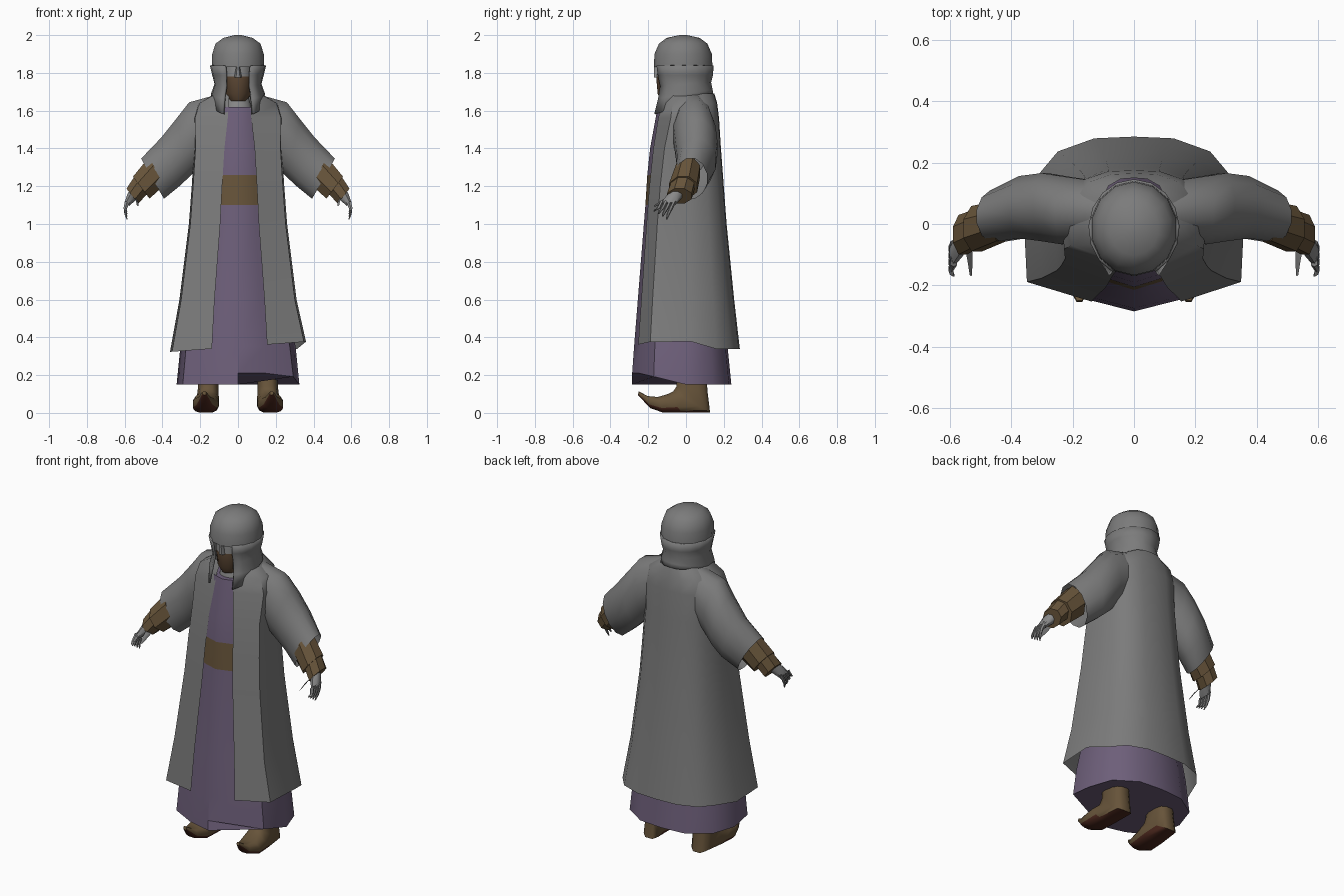
import bpy, bmesh, math
from mathutils import Vector

if "Cube" in bpy.data.objects:
    bpy.data.objects.remove(bpy.data.objects["Cube"])


def mat(name, r, g, b):
    m = bpy.data.materials.new(name)
    m.diffuse_color = (r, g, b, 1)
    m.use_nodes = True
    m.node_tree.nodes["Principled BSDF"].inputs["Base Color"].default_value = m.diffuse_color
    return m


GREY = mat("grey cloth", 0.2, 0.2, 0.2)
SKIN = mat("pale grey skin", 0.25, 0.25, 0.25)
PURPLE = mat("purple cloth", 0.155, 0.115, 0.195)
BROWN = mat("brown leather", 0.135, 0.088, 0.042)
BEARD = mat("dark brown hair", 0.11, 0.065, 0.035)
SOLE = mat("dark red sole", 0.07, 0.02, 0.012)


def loft(name, rows, mats, closed=True, caps=(True, True), rule=None, angle=45):
    """Skin a list of equal-length point rows into one mesh object."""
    bm = bmesh.new()
    vr = [[bm.verts.new(p) for p in row] for row in rows]
    n = len(rows[0])
    for a, b in zip(vr, vr[1:]):
        for i in range(n if closed else n - 1):
            j = (i + 1) % n
            bm.faces.new((a[i], a[j], b[j], b[i]))
    if caps[0]:
        bm.faces.new(vr[0][::-1])
    if caps[1]:
        bm.faces.new(vr[-1])
    bmesh.ops.remove_doubles(bm, verts=bm.verts, dist=1e-4)
    bmesh.ops.recalc_face_normals(bm, faces=bm.faces)
    if rule:
        bm.normal_update()
        for f in bm.faces:
            f.material_index = rule(f.calc_center_median(), f.normal)
    me = bpy.data.meshes.new(name)
    bm.to_mesh(me)
    bm.free()
    for m in mats:
        me.materials.append(m)
    me.shade_smooth()
    me.set_sharp_from_angle(angle=math.radians(angle))
    ob = bpy.data.objects.new(name, me)
    bpy.context.collection.objects.link(ob)
    return ob


def ring(a, b, side, n=10, power=1.0, s=1):
    """Loop through opposite points a and b, bulging by the side vector."""
    a, b, side = Vector(a), Vector(b), Vector(side)
    pts = []
    for i in range(n):
        t = 2 * math.pi * (i + 0.5) / n
        c, d = (math.copysign(abs(v) ** power, v) for v in (math.cos(t), math.sin(t)))
        p = (a + b) / 2 + (a - b) / 2 * c + side * d
        pts.append((p.x * s, p.y, p.z))
    return pts


def oval(zf, zb, rx, ry, cy, gap=0, n=14):
    """Oval row starting at the front; gap is half the front opening in degrees."""
    g = math.radians(gap)
    pts = []
    for i in range(n + 1 if gap else n):
        t = -math.pi / 2 + g + (2 * math.pi - 2 * g) * i / n
        k = (1 + math.sin(t)) / 2
        pts.append((rx * math.cos(t), cy + ry * math.sin(t), zf + (zb - zf) * k))
    return pts


# Inner robe with overlapping front hem and belt band
robe_rows = []
for z, w, f, b in [(.15, .325, -.285, .24), (.35, .305, -.275, .22), (.6, .25, -.255, .2),
                   (1.1, .2, -.215, .17), (1.26, .19, -.205, .16), (1.4, .18, -.19, .15),
                   (1.62, .14, -.15, .12)]:
    half = [(0, f), (.45 * w, .87 * f), (.9 * w, .6 * f), (w, 0), (.85 * w, .6 * b),
            (.45 * w, .95 * b), (0, b)]
    lift = .06 if z < .2 else 0
    right = [(x, y, z + (lift if i < 2 else lift * .7 if i == 2 else 0))
             for i, (x, y) in enumerate(half)]
    left = [(-x, y, z) for x, y in half[-2::-1]]
    robe_rows.append(right + left)
loft("inner_robe", robe_rows, [PURPLE, BROWN], closed=False,
     rule=lambda c, n: 1 if 1.1 < c.z < 1.26 else 0)

# Long coat, open at the front
coat_rows = []
for z, w, f, b, o, k in [(.35, .36, -.278, .285, .146, .68), (.6, .31, -.26, .255, .132, .68),
                         (1.0, .26, -.23, .215, .102, .66), (1.2, .245, -.213, .2, .092, .64),
                         (1.4, .232, -.19, .185, .08, .6), (1.56, .235, -.162, .175, .062, .5),
                         (1.64, .21, -.14, .165, .058, .5), (1.69, .12, -.11, .15, .055, .6)]:
    half = [(o, .91 * f), (w * .97, k * f), (w, .1 * b), (.87 * w, .56 * b),
            (.69 * w, .83 * b), (.36 * w, .98 * b), (0, b)]
    pts = [(x + (.008 if i == 0 else 0), y) for i, (x, y) in enumerate(half)]
    pts += [(-x + (.008 if i == 5 else 0), y) for i, (x, y) in enumerate(half[-2::-1])]
    hem = .075 if z < .4 else 0
    coat_rows.append([(x, y, z + (hem * x if y < .1 else -hem * .15)) for x, y in pts])
loft("coat", coat_rows, [GREY], closed=False, caps=(False, False), angle=60)

# Head: face with beard below the eyes, nose, neck
loft("head", [oval(z, z, rx, ry, -.06) for z, rx, ry in
              [(1.65, .045, .07), (1.69, .072, .09), (1.78, .082, .098), (1.86, .08, .09)]],
     [SKIN, BEARD], rule=lambda c, n: 1 if c.z < 1.78 else 0)
loft("nose", [ring((0, -.172, z), (0, -.13, z), (w, 0, 0), 6)
              for z, w in [(1.775, .02), (1.79, .018), (1.83, .01)]], [SKIN])
loft("neck", [oval(z, z, r, r * .9, -.055) for z, r in [(1.55, .085), (1.63, .07), (1.68, .055)]],
     [SKIN])

# Head scarf: rounded cap and hanging drape
loft("scarf_cap", [oval(zf, zb, rx, ry, -.015) for zf, zb, rx, ry in
                   [(1.83, 1.83, .143, .155), (1.9, 1.9, .14, .152), (1.955, 1.955, .122, .128),
                    (1.985, 1.985, .08, .088), (2.0, 2.0, .02, .02)]],
     [GREY], caps=(False, True))
drape = [oval(*r) for r in [(1.84, 1.84, .143, .155, -.015, 28), (1.79, 1.79, .131, .15, -.013, 28),
                            (1.73, 1.75, .119, .14, -.013, 31), (1.66, 1.71, .138, .15, -.015, 31),
                            (1.57, 1.68, .125, .17, -.03, 38)]]
scarf = loft("scarf_drape", drape, [GREY], closed=False, caps=(False, False), angle=60)
sol = scarf.modifiers.new("thickness", 'SOLIDIFY')
sol.thickness = .012
sol.offset = 0

for s, tag in ((1, "right"), (-1, "left")):
    # Sleeve: upper point, lower point (x, z), centre y, half depth
    def arm(data, n=10, power=1.0):
        return [ring((ux, y, uz), (lx, y, lz), (0, d, 0), n, power, s)
                for ux, uz, lx, lz, y, d in data]

    loft(tag + "_sleeve", arm([(.11, 1.69, .09, 1.42, .04, .10), (.26, 1.65, .2, 1.30, .045, .115),
                               (.33, 1.56, .255, 1.245, .055, .115), (.41, 1.46, .315, 1.19, .055, .105),
                               (.515, 1.35, .39, 1.13, .025, .088)], 12),
         [GREY], caps=(False, False), angle=60)

    # Two stacked wrist wraps
    loft(tag + "_upper_cuff", arm([(.475, 1.36, .385, 1.20, .01, .07),
                                   (.56, 1.255, .465, 1.13, -.015, .08)], 8), [BROWN], angle=30)
    loft(tag + "_lower_cuff", arm([(.535, 1.28, .465, 1.17, -.01, .065),
                                   (.593, 1.19, .525, 1.105, -.035, .07)], 8), [BROWN], angle=30)

    # Hand: palm, curled fingers and thumb
    loft(tag + "_palm", arm([(.56, 1.20, .525, 1.14, -.03, .032), (.585, 1.165, .545, 1.12, -.065, .042),
                             (.602, 1.115, .575, 1.095, -.095, .042)], 8), [SKIN])
    for i in range(4):
        y = -.062 - .022 * i
        tip = 1.025 + .014 * i
        loft(f"{tag}_finger_{i + 1}",
             arm([(.600, 1.125, .575, 1.105, y, .011), (.607, 1.085, .587, 1.08, y - .018, .011),
                  (.602, 1.05 + .008 * i, .588, 1.053 + .008 * i, y - .032, .009),
                  (.590, tip, .585, tip, y - .04, .004)], 6), [SKIN])
    loft(tag + "_thumb", arm([(.555, 1.155, .53, 1.125, -.06, .016), (.545, 1.135, .525, 1.11, -.11, .014),
                              (.536, 1.10, .528, 1.092, -.165, .005)], 6), [SKIN])

    # Boot with curled toe: x, top (y, z), bottom (y, z), half width
    boot = [(.155, -.05, .25, .11, .25, .052), (.158, -.052, .14, .115, .12, .055),
            (.16, -.07, .115, .13, .0, .06), (.17, -.10, .10, -.02, .0, .068),
            (.175, -.15, .085, -.12, .0, .066), (.177, -.205, .09, -.19, .025, .042),
            (.178, -.25, .115, -.255, .095, .01)]
    loft(tag + "_boot", [ring((x, ty, tz), (x, by, bz), (w, 0, 0), 12, .7, s)
                         for x, ty, tz, by, bz, w in boot],
         [BROWN, SOLE], rule=lambda c, n: 1 if n.z < -.4 and c.z < .08 else 0)
